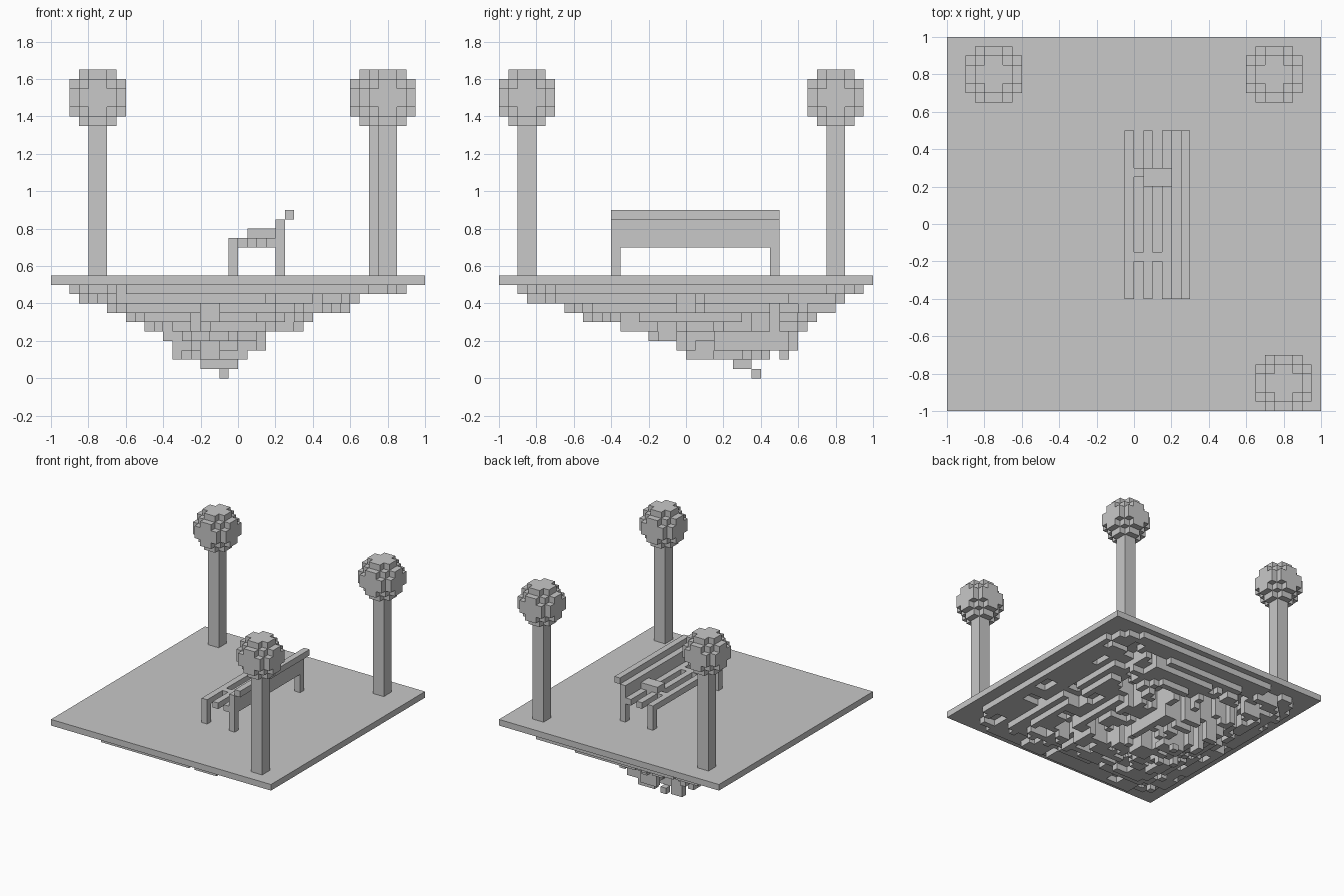
import bpy
import bmesh
import random
from mathutils import Vector

random.seed(7)
CELL = 0.05

cube = bpy.data.objects.get("Cube")
if cube:
    bpy.data.objects.remove(cube, do_unlink=True)

# Single stone grey for everything
grey = bpy.data.materials.new("stone_grey")
grey.use_nodes = True
colour = (0.58, 0.58, 0.58, 1)
grey.diffuse_color = colour
grey.node_tree.nodes["Principled BSDF"].inputs["Base Color"].default_value = colour


def finish(name, bm):
    mesh = bpy.data.meshes.new(name)
    bm.to_mesh(mesh)
    bm.free()
    mesh.materials.append(grey)
    obj = bpy.data.objects.new(name, mesh)
    bpy.context.collection.objects.link(obj)


def box(name, x, y, z):
    """Box from (low, high) pairs on each axis."""
    bm = bmesh.new()
    bmesh.ops.create_cube(bm, size=1)
    for v in bm.verts:
        v.co = [lo + (c + 0.5) * (hi - lo) for c, (lo, hi) in zip(v.co, (x, y, z))]
    finish(name, bm)


def voxels(name, cells, origin=(0, 0, 0)):
    """Outer skin of a set of grid cells."""
    bm = bmesh.new()
    for cell in sorted(cells):
        for axis in range(3):
            for side in (0, 1):
                near = list(cell)
                near[axis] += 2 * side - 1
                if tuple(near) in cells:
                    continue
                u, w = [a for a in range(3) if a != axis]
                corners = []
                for du, dw in ((0, 0), (1, 0), (1, 1), (0, 1)):
                    p = Vector(cell)
                    p[axis] += side
                    p[u] += du
                    p[w] += dw
                    corners.append(bm.verts.new(p * CELL + Vector(origin)))
                if side == (axis == 1):
                    corners.reverse()
                bm.faces.new(corners)
    finish(name, bm)


# Ground slab
box("ground_slab", (-1, 1), (-1, 1), (0.5, 0.55))

# Lamps: square post with a stepped globe
globe = {(i, j, k) for i in range(-3, 3) for j in range(-3, 3) for k in range(-3, 3)
         if sum((c + 0.5) ** 2 for c in (i, j, k)) <= 9}
for place, x, y in (("back_right", -0.75, 0.8), ("back_left", 0.75, 0.8), ("front_left", 0.8, -0.85)):
    box("lamp_post_" + place, (x - CELL, x + CELL), (y - CELL, y + CELL), (0.55, 1.35))
    voxels("lamp_globe_" + place, globe, (x, y, 1.5))

# Bench: slats, crossbars, legs, backrest and top rail
length = (-0.4, 0.5)
for n, x in enumerate((-0.05, 0.05, 0.15)):
    box(f"bench_slat_{n}", (x, x + CELL), length, (0.7, 0.75))
for n, y in enumerate((-0.2, 0.25)):
    for gap, x in enumerate((0, 0.1)):
        box(f"bench_crossbar_{n}_{gap}", (x, x + CELL), (y, y + CELL), (0.7, 0.75))
for end, y in (("front", -0.4), ("back", 0.45)):
    for side, x in (("right", -0.05), ("left", 0.2)):
        box(f"bench_leg_{end}_{side}", (x, x + CELL), (y, y + CELL), (0.55, 0.7))
box("bench_backrest", (0.2, 0.25), length, (0.7, 0.85))
box("bench_top_rail", (0.25, 0.3), length, (0.85, 0.9))
box("bench_book", (0.05, 0.2), (0.2, 0.3), (0.75, 0.8))

# Ragged rock below the slab: x and y limits of each layer in cells, top down
layers = (
    (-18, 18, -18, 19), (-17, 13, -17, 17), (-14, 12, -13, 16), (-12, 8, -11, 14),
    (-10, 7, -7, 13), (-8, 3, -4, 12), (-7, 3, -1, 12), (-7, 1, 0, 11),
    (-4, 0, 5, 7), (-2, -1, 7, 8))
rock = set()
above = None
for depth, (x0, x1, y0, y1) in enumerate(layers):
    layer = set()
    for i in range(x0, x1):
        for j in range(y0, y1):
            u = (2 * i + 1 - x0 - x1) / (x1 - x0)
            v = (2 * j + 1 - y0 - y1) / (y1 - y0)
            if u ** 6 + v ** 6 < 1.1 and (depth > 7 or above is None or (i, j) in above):
                layer.add((i, j))
    # Bite small random notches out of the layer
    if depth < 8:
        spots = sorted(layer)
        for n in range(len(spots) // 24):
            i, j = random.choice(spots)
            w, h = random.randint(1, 3), random.randint(1, 3)
            layer -= {(i + a, j + b) for a in range(w) for b in range(h)}
    rock |= {(i, j, 9 - depth) for i, j in layer}
    above = layer
voxels("hanging_rock", rock)
